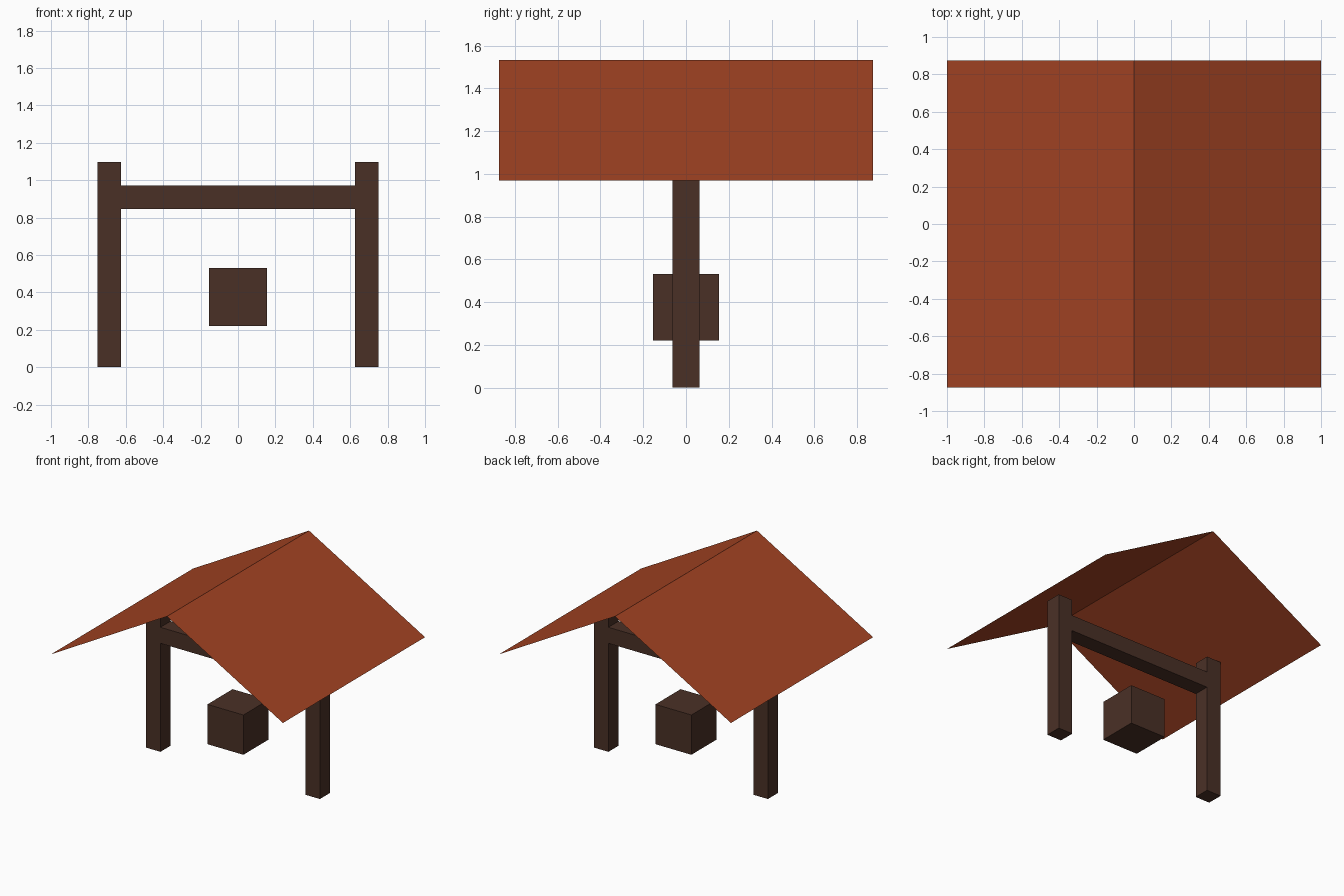
import bpy, bmesh

if "Cube" in bpy.data.objects:
    bpy.data.objects.remove(bpy.data.objects["Cube"])


def srgb(r, g, b):
    lin = lambda c: c / 12.92 if c <= 0.04045 else ((c + 0.055) / 1.055) ** 2.4
    return (lin(r / 255), lin(g / 255), lin(b / 255), 1.0)


def material(name, colour):
    m = bpy.data.materials.new(name)
    m.diffuse_color = colour
    m.use_nodes = True
    m.node_tree.nodes["Principled BSDF"].inputs["Base Color"].default_value = m.diffuse_color
    return m


dark_wood = material("dark wood", srgb(74, 48, 38))
roof_red = material("roof red", srgb(163, 67, 35))


def finish(name, bm, mat):
    mesh = bpy.data.meshes.new(name)
    bm.to_mesh(mesh)
    bm.free()
    mesh.materials.append(mat)
    ob = bpy.data.objects.new(name, mesh)
    bpy.context.collection.objects.link(ob)
    return ob


def box(name, centre, size, mat):
    bm = bmesh.new()
    bmesh.ops.create_cube(bm, size=1)
    bmesh.ops.scale(bm, vec=size, verts=bm.verts)
    bmesh.ops.translate(bm, vec=centre, verts=bm.verts)
    return finish(name, bm, mat)


# Two upright posts
T = 0.125
for side, label in ((-1, "left"), (1, "right")):
    box(label + "_post", (side * 0.6875, 0, 0.548), (T, T, 1.096), dark_wood)

# Crossbeam flush between the posts
box("crossbeam", (0, 0, 0.908), (1.25, T, T), dark_wood)

# Hanging bucket
box("bucket", (0, 0, 0.376), (0.31, 0.31, 0.31), dark_wood)

# Gable roof: a thin folded sheet, extruded along y from its profile
bm = bmesh.new()
profile = [bm.verts.new((x, -0.875, z)) for x, z in ((-1, 0.97), (0, 1.533), (1, 0.97))]
edges = [bm.edges.new(pair) for pair in zip(profile, profile[1:])]
ext = bmesh.ops.extrude_edge_only(bm, edges=edges)
new = [g for g in ext["geom"] if isinstance(g, bmesh.types.BMVert)]
bmesh.ops.translate(bm, vec=(0, 1.75, 0), verts=new)
bm.normal_update()
for f in bm.faces:
    if f.normal.z < 0:
        f.normal_flip()
finish("roof", bm, roof_red)
